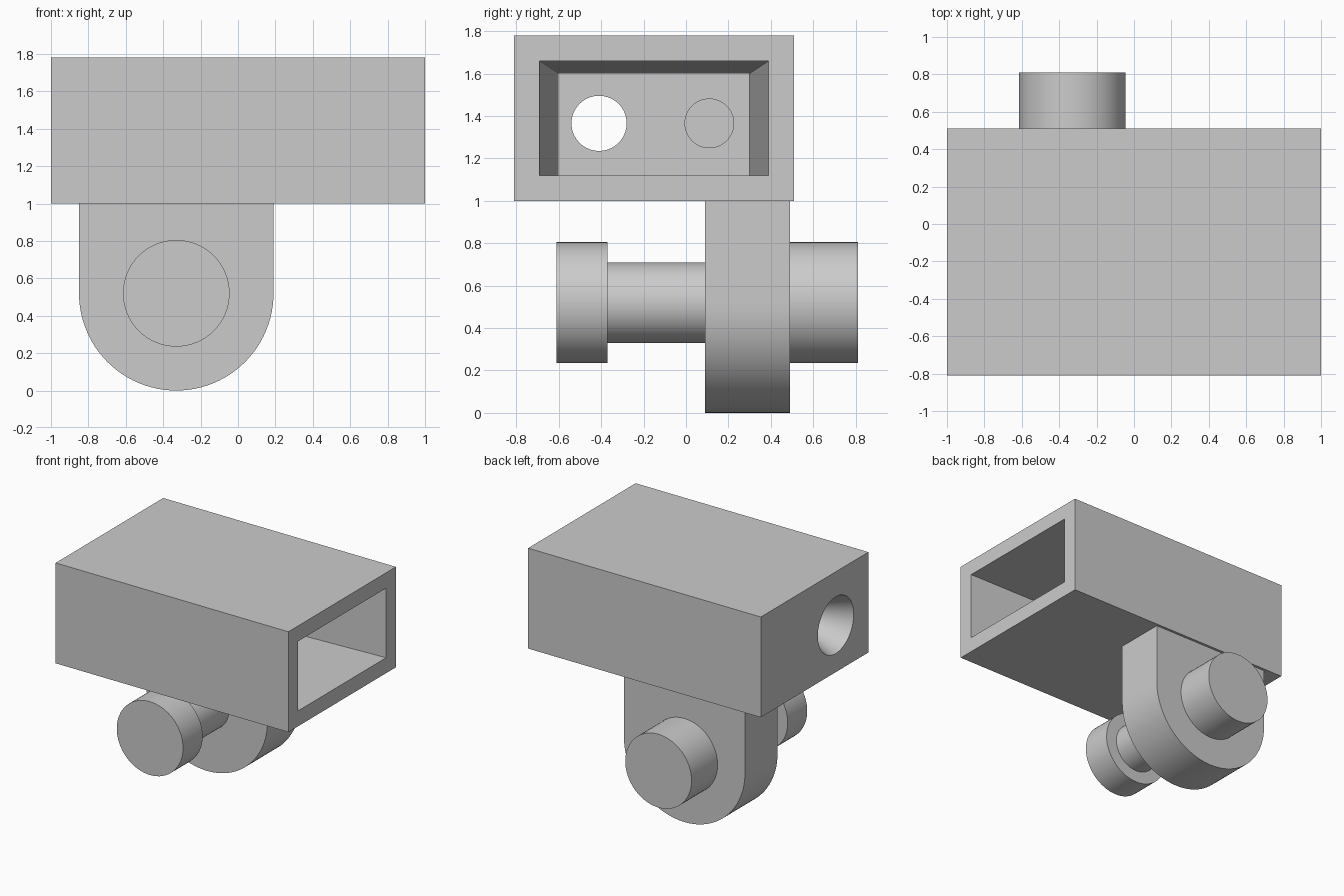
import bpy, bmesh, math
from mathutils import Matrix, Vector

if "Cube" in bpy.data.objects:
    bpy.data.objects.remove(bpy.data.objects["Cube"], do_unlink=True)

grey = bpy.data.materials.new("plain_grey")
grey.use_nodes = True
grey.diffuse_color = (0.6, 0.6, 0.6, 1)
bsdf = next(n for n in grey.node_tree.nodes if n.type == 'BSDF_PRINCIPLED')
bsdf.inputs["Base Color"].default_value = (0.6, 0.6, 0.6, 1)


def loft(name, rings):
    """Closed solid skinned through rings with equal point counts."""
    bm = bmesh.new()
    loops = [[bm.verts.new(p) for p in ring] for ring in rings]
    for a, b in zip(loops, loops[1:]):
        for i in range(len(a)):
            j = (i + 1) % len(a)
            bm.faces.new((a[i], a[j], b[j], b[i]))
    bm.faces.new(loops[0])
    bm.faces.new(loops[-1])
    bmesh.ops.recalc_face_normals(bm, faces=bm.faces)
    mesh = bpy.data.meshes.new(name)
    bm.to_mesh(mesh)
    bm.free()
    mesh.materials.append(grey)
    obj = bpy.data.objects.new(name, mesh)
    bpy.context.collection.objects.link(obj)
    return obj


def activate(obj):
    bpy.ops.object.select_all(action='DESELECT')
    obj.select_set(True)
    bpy.context.view_layer.objects.active = obj


def smooth(obj):
    activate(obj)
    bpy.ops.object.shade_smooth_by_angle(angle=math.radians(30))


def rect(x, y0, y1, z0, z1):
    return [(x, y0, z0), (x, y1, z0), (x, y1, z1), (x, y0, z1)]


def circle(axis, pos, a, z, r, n=64):
    """Circle across the x or y axis, at a sideways and z up."""
    pts = []
    for i in range(n):
        t = math.tau * i / n
        u, v = a + r * math.cos(t), z + r * math.sin(t)
        pts.append((pos, u, v) if axis == 'x' else (u, pos, v))
    return pts


def cut(target, cutter):
    cutter.hide_render = True
    mod = target.modifiers.new("cut", 'BOOLEAN')
    mod.operation, mod.solver, mod.object = 'DIFFERENCE', 'EXACT', cutter
    activate(target)
    bpy.ops.object.modifier_apply(modifier=mod.name)
    bpy.data.objects.remove(cutter, do_unlink=True)


# Hollow housing, open at +x, with a cavity that narrows toward its end wall
END = -0.78
housing = loft("housing", [rect(-1, -0.81, 0.51, 1, 1.78),
                           rect(1, -0.81, 0.51, 1, 1.78)])


def cavity_section(x):
    s = (1 - x) / (1 - END)
    return rect(x, -0.69 + 0.09 * s, 0.39 - 0.09 * s, 1.12, 1.66 - 0.06 * s)


cut(housing, loft("cavity_cutter", [cavity_section(END), cavity_section(1.1)]))

# Flared hole through the end wall
slope = (0.22 - 0.13) / (END + 1)
cut(housing, loft("flared_hole_cutter",
                  [circle('x', x, -0.41, 1.365, 0.13 + slope * (END - x))
                   for x in (-1.05, END + 0.05)]))

# Shallow round recess inside the end wall
cut(housing, loft("recess_cutter",
                  [circle('x', x, 0.11, 1.365, 0.115) for x in (END - 0.1, END + 0.1)]))
smooth(housing)

# Hanging lug with a round lower end
CX, CZ, R = -0.33, 0.52, 0.52
outline = [(CX + R, 1.0)]
for i in range(49):
    t = math.pi * i / 48
    outline.append((CX + R * math.cos(t), CZ - R * math.sin(t)))
outline.append((CX - R, 1.0))
lug = loft("lug", [[(x, y, z) for x, z in outline] for y in (0.09, 0.49)])
smooth(lug)

# Stepped pin: front head, shaft, and rear boss
pin_parts = {"pin_head": (-0.61, -0.37, 0.285),
             "pin_shaft": (-0.37, 0.09, 0.19),
             "rear_boss": (0.49, 0.81, 0.285)}
for name, (y0, y1, r) in pin_parts.items():
    smooth(loft(name, [circle('y', y, CX, CZ, r) for y in (y0, y1)]))
